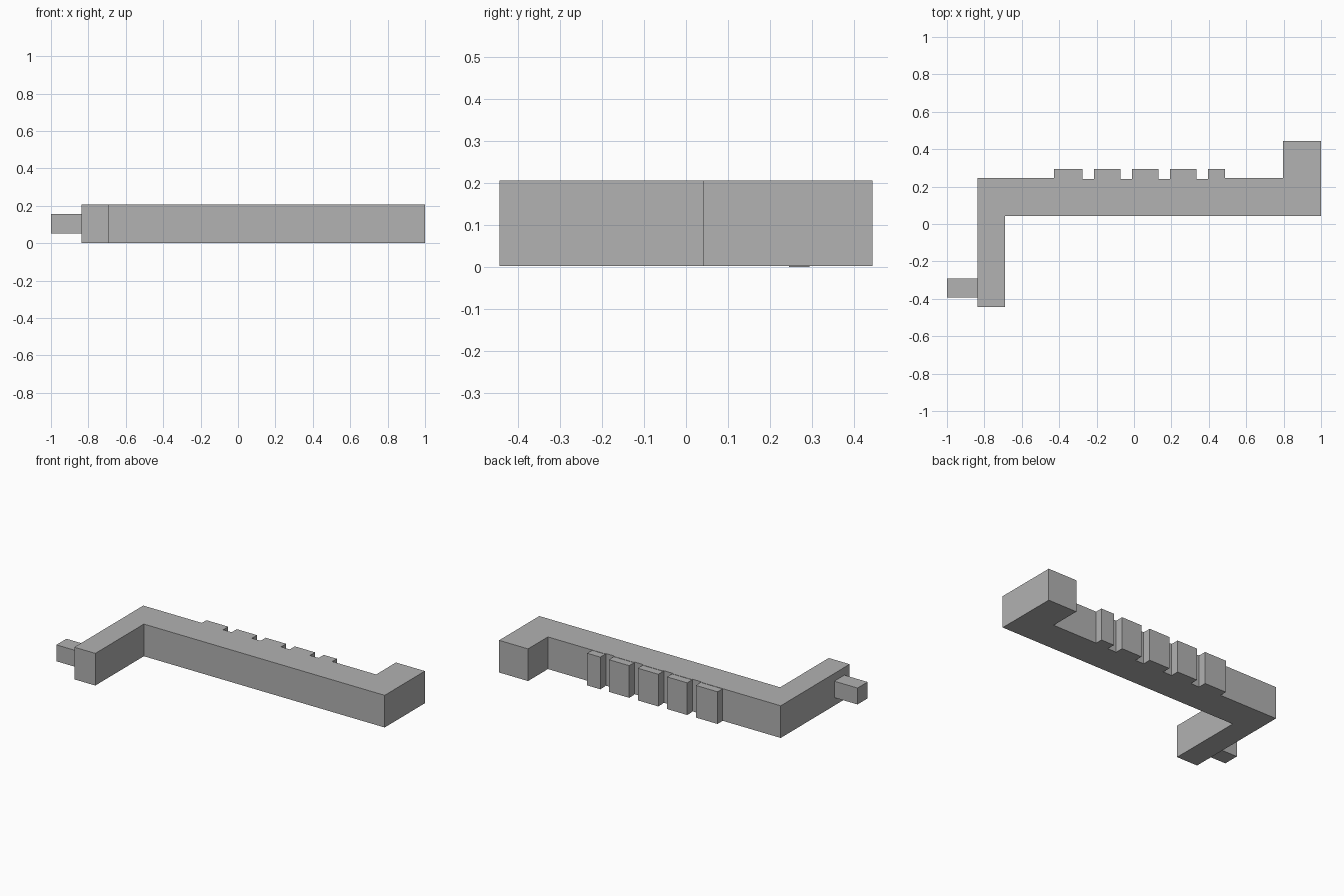
import bpy, bmesh

cube = bpy.data.objects.get("Cube")
if cube:
    bpy.data.objects.remove(cube, do_unlink=True)

grey = bpy.data.materials.new("plain_grey")
grey.use_nodes = True
colour = (0.445, 0.445, 0.445, 1)
grey.diffuse_color = colour
grey.node_tree.nodes["Principled BSDF"].inputs["Base Color"].default_value = colour


def prism(name, outline, z0, z1):
    """Extrude a flat outline from z0 up to z1."""
    bm = bmesh.new()
    base = bm.faces.new([bm.verts.new((x, y, z0)) for x, y in outline])
    new = bmesh.ops.extrude_face_region(bm, geom=[base])["geom"]
    top = [v for v in new if isinstance(v, bmesh.types.BMVert)]
    bmesh.ops.translate(bm, verts=top, vec=(0, 0, z1 - z0))
    bmesh.ops.recalc_face_normals(bm, faces=bm.faces)
    mesh = bpy.data.meshes.new(name)
    bm.to_mesh(mesh)
    bm.free()
    mesh.materials.append(grey)
    obj = bpy.data.objects.new(name, mesh)
    bpy.context.collection.objects.link(obj)
    return obj


def box(name, x0, x1, y0, y1, z0, z1):
    return prism(name, [(x0, y0), (x1, y0), (x1, y1), (x0, y1)], z0, z1)


BACK, GROOVE, TIP = 0.246, 0.24, 0.295
teeth = [(-0.428, -0.275), (-0.215, -0.073), (-0.012, 0.132),
         (0.192, 0.335), (0.395, 0.487)]

# Shallow grooves between neighbouring teeth, listed from left to right side
grooves = []
for (_, a), (b, _) in reversed(list(zip(teeth, teeth[1:]))):
    grooves += [(b, BACK), (b, GROOVE), (a, GROOVE), (a, BACK)]

# Cranked body: front arm, long bar and rear end block
outline = [(-0.837, -0.445), (-0.69, -0.445), (-0.69, 0.042), (1, 0.042),
           (1, 0.445), (0.797, 0.445), (0.797, BACK)]
outline += grooves + [(-0.837, BACK)]
prism("body", outline, 0.002, 0.206)

# Row of teeth along the back
for i, (x0, x1) in enumerate(teeth):
    box(f"tooth_{i + 1}", x0, x1, BACK, TIP, 0, 0.204)

# Small peg on the side of the arm
box("side_peg", -1, -0.837, -0.392, -0.291, 0.053, 0.157)
